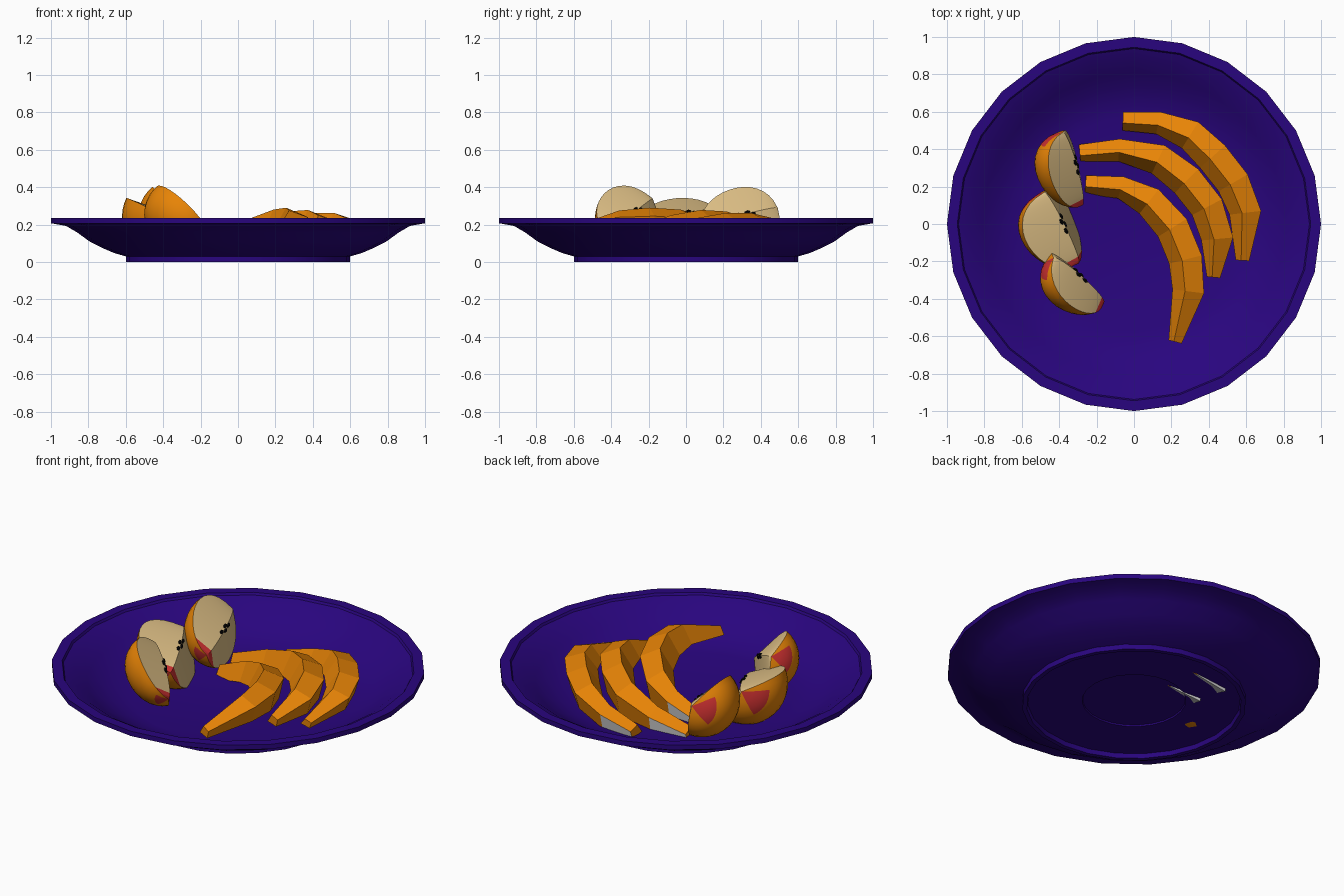
import bpy, bmesh, math
from mathutils import Vector

if "Cube" in bpy.data.objects:
    bpy.data.objects.remove(bpy.data.objects["Cube"])


def material(name, rgb):
    m = bpy.data.materials.new(name)
    m.diffuse_color = (*rgb, 1)
    m.use_nodes = True
    m.node_tree.nodes["Principled BSDF"].inputs["Base Color"].default_value = m.diffuse_color
    return m


PLATE = material("indigo glaze", (0.022, 0.0015, 0.21))
ORANGE = material("orange flesh", (0.80, 0.23, 0.002))
RIND = material("pale rind", (0.80, 0.80, 0.80))
CREAM = material("cream flesh", (0.74, 0.53, 0.24))
RED = material("red blush", (0.60, 0.03, 0.03))
BLACK = material("black seed", (0.002, 0.002, 0.002))


def finish(bm, name, mats, smooth):
    bmesh.ops.remove_doubles(bm, verts=bm.verts, dist=0.0005)
    bmesh.ops.recalc_face_normals(bm, faces=bm.faces)
    me = bpy.data.meshes.new(name)
    bm.to_mesh(me)
    bm.free()
    for m in mats:
        me.materials.append(m)
    ob = bpy.data.objects.new(name, me)
    bpy.context.collection.objects.link(ob)
    if smooth:
        bpy.ops.object.select_all(action='DESELECT')
        ob.select_set(True)
        bpy.context.view_layer.objects.active = ob
        bpy.ops.object.shade_smooth_by_angle(angle=math.radians(32))
    return ob


def face(bm, verts, mat=0):
    f = bm.faces.new(verts)
    f.material_index = mat
    return f


# Plate: 24-sided lathe with a foot ring and a flat rim
def plate():
    profile = [(0, 0.034), (0.275, 0.034), (0.278, 0.026), (0.57, 0.026), (0.575, 0),
               (0.6, 0), (0.6, 0.03), (0.66, 0.047), (0.73, 0.077), (0.79, 0.107),
               (0.86, 0.158), (0.92, 0.193), (1.0, 0.207), (1.0, 0.235), (0.945, 0.235),
               (0.938, 0.222), (0.88, 0.197), (0.81, 0.150), (0.74, 0.107), (0.66, 0.075),
               (0.57, 0.056), (0, 0.05)]
    bm = bmesh.new()
    n = 24
    rings = []
    for r, z in profile:
        if r == 0:
            rings.append([bm.verts.new((0, 0, z))] * n)
        else:
            rings.append([bm.verts.new((r * math.cos(2 * math.pi * k / n),
                                        r * math.sin(2 * math.pi * k / n), z)) for k in range(n)])
    for a, b in zip(rings, rings[1:]):
        for k in range(n):
            j = (k + 1) % n
            face(bm, list(dict.fromkeys((a[k], a[j], b[j], b[k]))))
    finish(bm, "plate", [PLATE], True)


# Melon slice: faceted wedge section swept along a tilted crescent
HEIGHTS = [0.09, 0.15, 0.17, 0.17, 0.16, 0.13, 0.06]
WIDTHS = [0.05, 0.06, 0.083, 0.090, 0.090, 0.085, 0.036]


def melon_slice(name, path, depth=1.0):
    bm = bmesh.new()
    pts = [Vector(p) for p in path]
    rings = []
    for i, p in enumerate(pts):
        t = pts[min(i + 1, len(pts) - 1)] - pts[max(i - 1, 0)]
        side = Vector((-t.y, t.x, 0)).normalized()      # points to the outer edge
        h, w = HEIGHTS[i] * depth, WIDTHS[i]
        low = p - Vector((0, 0, h))
        up = Vector((0, 0, h))
        section = [low - side * w + up * 0.25, p - side * w * 0.2,
                   low + side * w + up * 0.72, low + side * w * 0.7]
        rings.append([bm.verts.new(v) for v in section])
    for i, (a, b) in enumerate(zip(rings, rings[1:])):
        for k in range(4):
            j = (k + 1) % 4
            grey = k == 3 or (k == 2 and i == 0)         # rind below and at the back end
            face(bm, (a[k], a[j], b[j], b[k]), int(grey))
    face(bm, rings[0])
    face(bm, rings[-1])
    finish(bm, name, [ORANGE, RIND], False)


# Apple wedge: part of an ellipsoid with two cut faces meeting at the core
def apple_wedge(name, low, high, radius, top_angle, bottom_angle):
    low, high = Vector(low), Vector(high)
    c = (low + high) / 2
    half = (high - low).length / 2
    A = (high - low).normalized()
    H = Vector((0, 0, 1)).cross(A).normalized()
    V = A.cross(H)
    n, m = 16, 14
    bm = bmesh.new()

    def direction(t):
        return H * math.cos(t) + V * math.sin(t)

    t0, t1 = math.radians(bottom_angle), math.radians(top_angle)
    middle = direction((t0 + t1) / 2)
    rows, core = [], []
    for i in range(n + 1):
        s = math.pi * i / n
        # fuller towards the high end
        r = radius * math.sin(s) ** 0.85 * (1 - 0.12 * math.cos(s)) if 0 < i < n else 0.0
        along = c - A * half * math.cos(s)
        core.append(bm.verts.new(along - middle * 0.03 * math.sin(s)))
        rows.append([bm.verts.new(along + direction(t0 + (t1 - t0) * k / m) * r)
                     for k in range(m + 1)])
    for i in range(n):
        end = i < 2 or i >= n - 3
        for k in range(m):
            red = end and 5 <= k <= 11
            face(bm, (rows[i][k], rows[i][k + 1], rows[i + 1][k + 1], rows[i + 1][k]),
                 2 if red else 0)
        for k in (0, m):
            face(bm, (core[i], rows[i][k], rows[i + 1][k], core[i + 1]), 2 if i < 3 else 1)
    bmesh.ops.dissolve_degenerate(bm, dist=0.0005, edges=bm.edges)
    finish(bm, name, [ORANGE, CREAM, RED], True)

    # Seeds along the core edge
    sb = bmesh.new()
    for f, t in ((-0.10, t1), (0.06, t0), (0.16, t1), (0.28, t0)):
        p = c + A * half * f - middle * 0.03 + direction(t) * 0.008
        res = bmesh.ops.create_icosphere(sb, subdivisions=1, radius=0.010)
        for v in res["verts"]:
            v.co = p + v.co + A * v.co.dot(A) * 0.9
    finish(sb, name + "_seeds", [BLACK], False)


plate()

melon_slice("melon_slice_inner", [
    (-0.26, 0.21, 0.10), (-0.07, 0.195, 0.18), (0.08, 0.12, 0.235), (0.205, -0.02, 0.28),
    (0.275, -0.19, 0.29), (0.29, -0.36, 0.275), (0.22, -0.63, 0.18)])
melon_slice("melon_slice_middle", [
    (-0.29, 0.375, 0.10), (-0.08, 0.395, 0.17), (0.13, 0.345, 0.235), (0.28, 0.23, 0.27),
    (0.39, 0.09, 0.278), (0.445, -0.08, 0.25), (0.425, -0.285, 0.17)])
melon_slice("melon_slice_outer", [
    (-0.06, 0.55, 0.115), (0.13, 0.54, 0.175), (0.30, 0.475, 0.235), (0.42, 0.36, 0.262),
    (0.53, 0.22, 0.262), (0.595, 0.06, 0.235), (0.58, -0.195, 0.155)], 0.8)

apple_wedge("apple_wedge_back", (-0.275, 0.10, 0.19), (-0.38, 0.49, 0.29), 0.195, 50, -100)
apple_wedge("apple_wedge_middle", (-0.295, -0.21, 0.20), (-0.48, 0.17, 0.28), 0.22, 24, -112)
apple_wedge("apple_wedge_front", (-0.16, -0.42, 0.16), (-0.43, -0.18, 0.34), 0.185, 45, -100)
